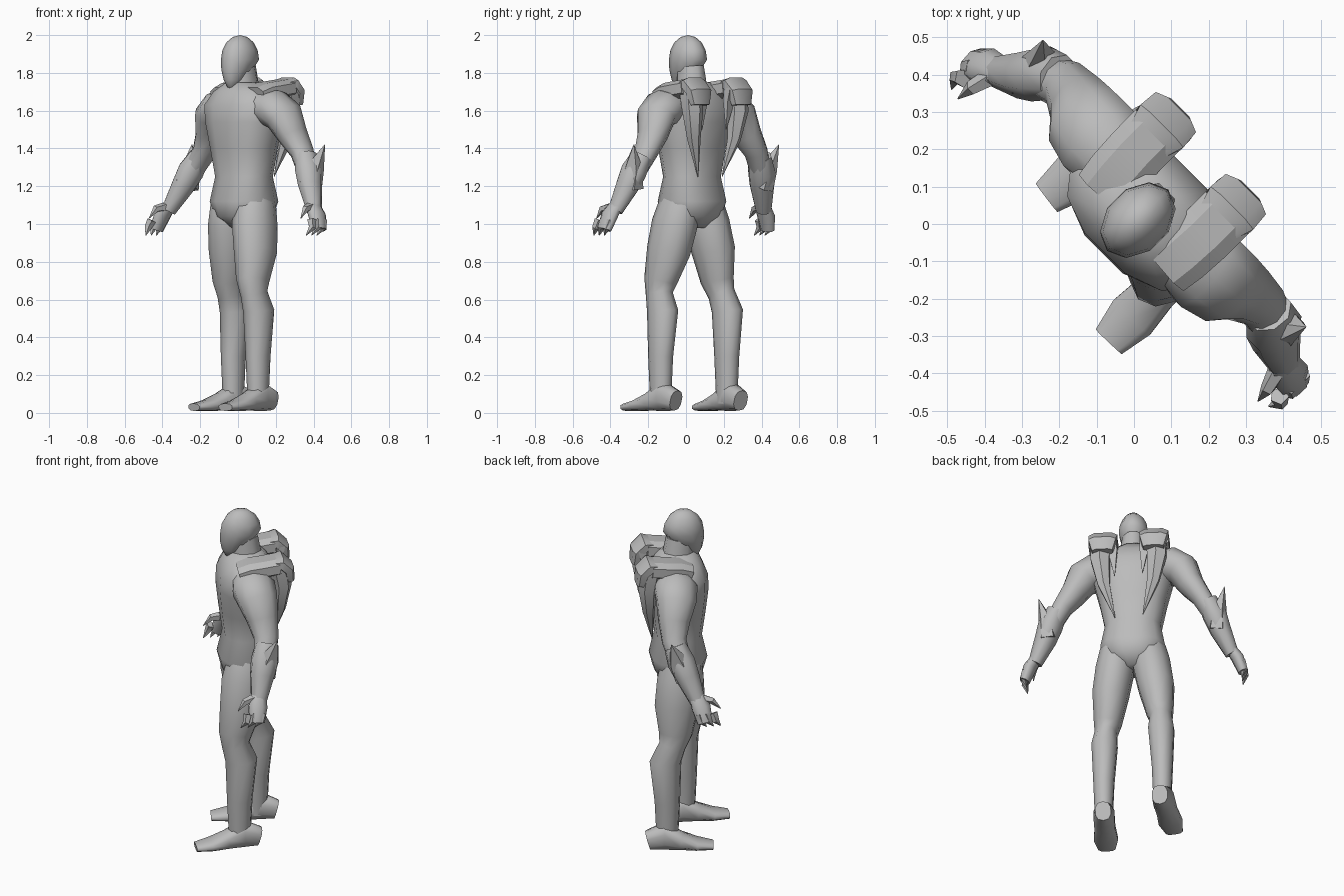
import bpy, bmesh, math
from mathutils import Vector, Matrix

cube = bpy.data.objects.get("Cube")
if cube:
    bpy.data.objects.remove(cube, do_unlink=True)

colour = (.5, .5, .5, 1)
grey = bpy.data.materials.new("plain grey")
grey.use_nodes = True
grey.diffuse_color = colour
grey.node_tree.nodes["Principled BSDF"].inputs["Base Color"].default_value = colour

TURN = Matrix.Rotation(-math.pi / 4, 4, 'Z')   # the figure stands turned to one side
DEPTH, SIDE = Vector((0, 1, 0)), Vector((1, 0, 0))


def finish(name, bm, angle):
    """Turn the mesh with the figure, link it and shade it."""
    bmesh.ops.recalc_face_normals(bm, faces=bm.faces)
    bm.transform(TURN)
    mesh = bpy.data.meshes.new(name)
    bm.to_mesh(mesh)
    bm.free()
    mesh.materials.append(grey)
    part = bpy.data.objects.new(name, mesh)
    bpy.context.collection.objects.link(part)
    bpy.ops.object.select_all(action='DESELECT')
    part.select_set(True)
    bpy.context.view_layer.objects.active = part
    bpy.ops.object.shade_smooth_by_angle(angle=math.radians(angle))


def squash(value, power):
    return math.copysign(abs(value) ** power, value)


def loft(name, rings, ref=SIDE, sides=10, power=1, angle=60):
    """Skin a row of rings: (centre, radius along ref, radius across it)."""
    bm = bmesh.new()
    centres = [Vector(centre) for centre, along, across in rings]
    last = len(rings) - 1
    loops = []
    for i, (centre, along, across) in enumerate(rings):
        tangent = (centres[min(i + 1, last)] - centres[max(i - 1, 0)]).normalized()
        u = (ref - tangent * ref.dot(tangent)).normalized()
        v = tangent.cross(u)
        loop = []
        for k in range(sides):
            a = math.tau * (k + .5) / sides
            offset = u * along * squash(math.cos(a), power) + v * across * squash(math.sin(a), power)
            loop.append(bm.verts.new(centres[i] + offset))
        loops.append(loop)
    for lower, upper in zip(loops, loops[1:]):
        for k in range(sides):
            j = (k + 1) % sides
            bm.faces.new((lower[k], lower[j], upper[j], upper[k]))
    bm.faces.new(loops[0][::-1])
    bm.faces.new(loops[-1])
    finish(name, bm, angle)


def limb(name, points, radii, place, ratio=1, **options):
    """Loft whose rings all share one ratio of depth to width."""
    rings = [(place(point), radius, radius * ratio) for point, radius in zip(points, radii)]
    loft(name, rings, **options)


def spike(name, points, radius, place, ratio=1, sides=5, **options):
    """Limb that shrinks to a sharp tip at its last point."""
    radii = [radius * (1 - (i / (len(points) - 1)) ** 2) + .002 for i in range(len(points))]
    limb(name, points, radii, place, ratio, sides=sides, angle=35, **options)


# Torso: height, half width and half depth from the crotch to the collar
body = ((.98, .05, .08), (1.04, .15, .14), (1.12, .185, .16), (1.25, .16, .13), (1.4, .19, .15),
        (1.54, .225, .165), (1.63, .24, .16), (1.7, .18, .13), (1.75, .09, .09))
loft("torso", [((0, .045, z), width, depth) for z, width, depth in body], sides=12, power=.85)
loft("neck", [((0, .045, 1.7), .08, .095), ((0, .03, 1.83), .065, .085)], sides=8)

# Head: a sphere that narrows below the cheeks and runs forward to the chin
bm = bmesh.new()
bmesh.ops.create_uvsphere(bm, u_segments=10, v_segments=8, radius=1)
for vert in bm.verts:
    jaw = max(0, -vert.co.z)
    narrow = 1 - .3 * jaw
    vert.co = Vector((.085 * vert.co.x * narrow,
                      .115 * vert.co.y * narrow + .015 - .06 * jaw,
                      1.87 + vert.co.z * (.13 + .03 * jaw)))
finish("head", bm, 60)

# Legs and feet, the right one trailing
for side, mirror, stride, splay in (("left", 1, 0, .01), ("right", -1, .155, .05)):

    def leg_place(point):
        x, y, z = point
        return mirror * x, y + min(stride, 2 * stride * (1.1 - z)) * (z < 1.1), z

    limb(side + "_leg",
         [(.08, .05, 1.2), (.09, .04, 1.1), (.105, .02, 1), (.13, 0, .86), (.15, -.04, .7),
          (.16, -.04, .63), (.165, -.01, .54), (.17, -.02, .3), (.17, -.02, .05)],
         (.07, .1, .11, .105, .08, .065, .075, .06, .05), leg_place, ratio=1.2)

    shoe = zip((.045, .06, .06, .07, .05), (.11, .16, .1, .06, .04))
    rings = []
    for i, (width, height) in enumerate(shoe):
        t = i / 4
        rings.append(((mirror * (.165 + splay * t), .09 - .36 * t + stride, height / 2 + .01),
                      width, height / 2))
    loft(side + "_foot", rings, power=.8)

# Arms, hands and back blades, the right shoulder drawn back
for side, mirror, pull in (("left", 1, 0), ("right", -1, .045)):

    def place(point):
        x, y, z = point
        return mirror * x, y + pull * max(0, min(1, 3 * (z - 1))), z

    def pack_place(point):
        x, y, z = point
        return mirror * x + pull / 2, y + pull / 2, z

    limb(side + "_arm",
         [(.13, .04, 1.63), (.22, .05, 1.61), (.285, .06, 1.57), (.33, .08, 1.47), (.39, .09, 1.38),
          (.46, .07, 1.26)],
         (.1, .125, .115, .09, .07, .06), place, ratio=.83, ref=DEPTH)
    limb(side + "_forearm",
         [(.42, .09, 1.36), (.46, .07, 1.28), (.49, .05, 1.2), (.55, .02, 1.07)],
         (.065, .08, .07, .045), place, ratio=.88, ref=DEPTH, sides=8)
    spike(side + "_elbow_spike",
          [(.475, .06, 1.2), (.485, .09, 1.3), (.52, .13, 1.42)], .075, place, ratio=.75, ref=DEPTH)

    # Hand with three curling fingers and a thumb
    limb(side + "_palm",
         [(.545, .02, 1.1), (.58, .01, 1.05), (.61, 0, .97)],
         (.045, .056, .045), place, ratio=.65, ref=DEPTH, sides=8)
    for finger in range(3):
        y = .04 * finger - .05
        spike(f"{side}_finger_{finger + 1}",
              [(.6, y, 1.02), (.615, y - .01, .98), (.6, y - .04, .94)], .024, place)
    spike(side + "_thumb", [(.55, -.01, 1.09), (.565, -.06, 1.08), (.57, -.1, 1.03)], .024, place)

    # Plate lying on the shoulder, ending in a squared cap behind it
    limb(side + "_shoulder_plate",
         [(.145, -.02, 1.68), (.15, .04, 1.7), (.155, .12, 1.71), (.155, .2, 1.72)],
         (.08, .085, .085, .085), pack_place, ratio=.6, sides=8, power=.7, angle=30)
    limb(side + "_blade_cap",
         [(.155, .14, 1.73), (.155, .21, 1.74), (.155, .25, 1.7), (.155, .26, 1.63)],
         (.06, .085, .08, .06), pack_place, ratio=.45, sides=8, power=.6, angle=30)

    # Short inner prong and long tapering blade hanging from the cap
    spike(side + "_inner_prong",
          [(.11, .23, 1.72), (.1, .22, 1.65), (.09, .21, 1.5)], .045, pack_place, ratio=.7, sides=4)
    spike(side + "_long_blade",
          [(.165, .2, 1.72), (.17, .22, 1.6), (.15, .21, 1.45), (.09, .18, 1.25)],
          .065, pack_place, ratio=.9, sides=6)
